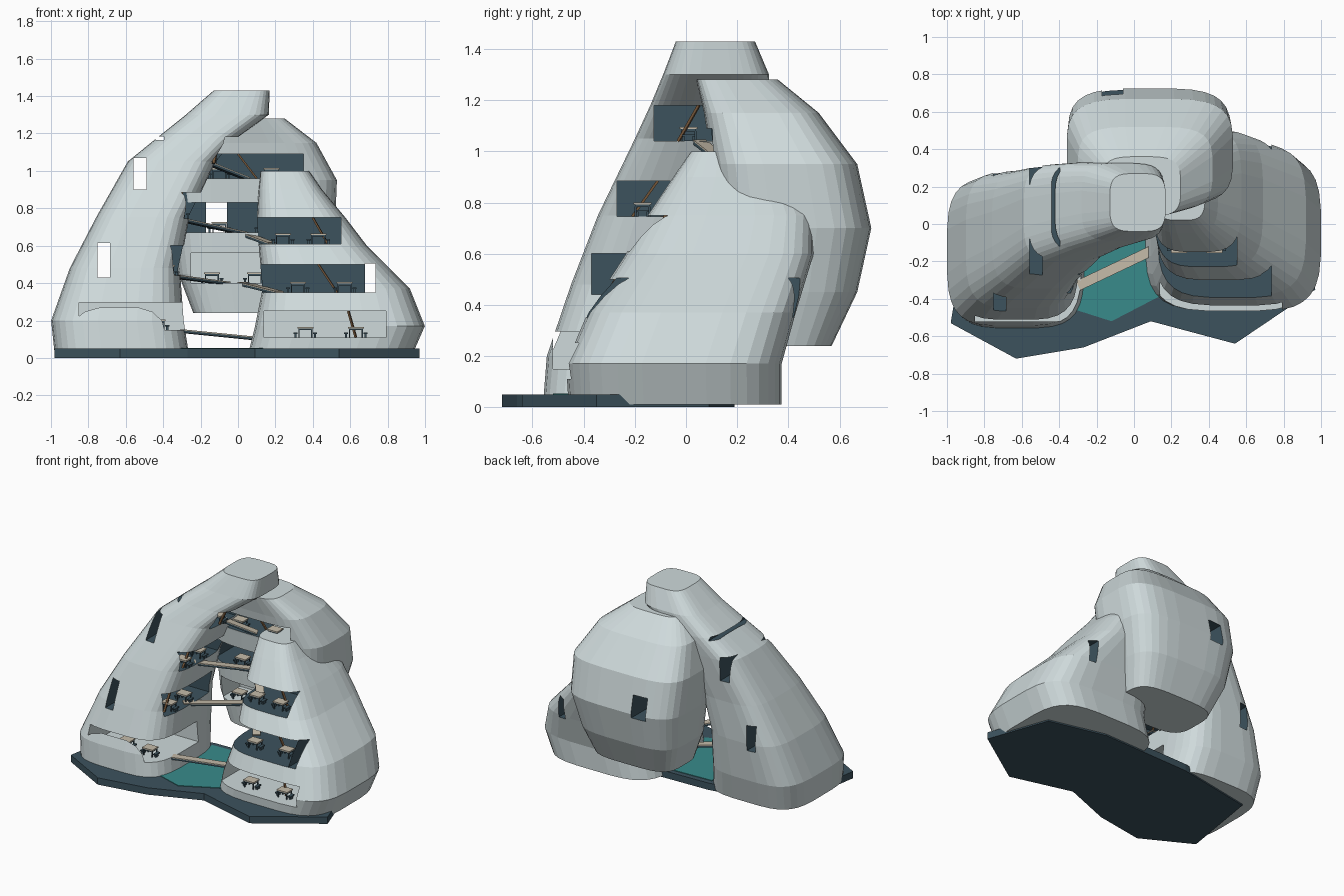
import bpy, bmesh, math
from mathutils import Vector, Matrix

if "Cube" in bpy.data.objects:
    bpy.data.objects.remove(bpy.data.objects["Cube"])


def material(name, rgb):
    m = bpy.data.materials.new(name)
    m.diffuse_color = (*rgb, 1)
    m.use_nodes = True
    m.node_tree.nodes["Principled BSDF"].inputs["Base Color"].default_value = m.diffuse_color
    return m


SHELL = material("pale_shell", (0.62, 0.70, 0.71))
SLATE = material("dark_slate", (0.045, 0.085, 0.11))
TEAL = material("pool_teal", (0.04, 0.26, 0.26))
BEIGE = material("beige", (0.56, 0.50, 0.40))
BROWN = material("brown_rail", (0.17, 0.09, 0.04))


def finish(name, bm, mats):
    bmesh.ops.recalc_face_normals(bm, faces=bm.faces)
    me = bpy.data.meshes.new(name)
    bm.to_mesh(me)
    bm.free()
    for m in mats:
        me.materials.append(m)
    ob = bpy.data.objects.new(name, me)
    bpy.context.collection.objects.link(ob)
    return ob


def add_box(bm, c, s, mi=0):
    mat = Matrix.Translation(c) @ Matrix.Diagonal((*s, 1))
    vs = bmesh.ops.create_cube(bm, size=1, matrix=mat)["verts"]
    for f in {f for v in vs for f in v.link_faces}:
        f.material_index = mi


def prism(name, pts, z0, z1, mat):
    bm = bmesh.new()
    f = bm.faces.new([bm.verts.new((x, y, z0)) for x, y in pts])
    ext = bmesh.ops.extrude_face_region(bm, geom=[f])["geom"]
    for v in ext:
        if isinstance(v, bmesh.types.BMVert):
            v.co.z = z1
    return finish(name, bm, [mat])


def tower(name, rings, cuts):
    """Loft rounded-square rings (z, x0, x1, y0, y1), then cut rooms and windows."""
    bm, n, e, loops = bmesh.new(), 32, 2 / 3.8, []
    for z, x0, x1, y0, y1 in rings:
        loop = []
        for i in range(n):
            a = 2 * math.pi * (i + 0.5) / n
            c, s = math.cos(a), math.sin(a)
            loop.append(bm.verts.new((
                (x0 + x1) / 2 + (x1 - x0) / 2 * math.copysign(abs(c) ** e, c),
                (y0 + y1) / 2 + (y1 - y0) / 2 * math.copysign(abs(s) ** e, s), z)))
        loops.append(loop)
    for a, b in zip(loops, loops[1:]):
        for i in range(n):
            j = (i + 1) % n
            bm.faces.new((a[i], a[j], b[j], b[i]))
    bm.faces.new(loops[0][::-1])
    bm.faces.new(loops[-1])
    ob = finish(name, bm, [SHELL, SLATE])
    bpy.context.view_layer.objects.active = ob
    for x0, x1, y0, y1, z0, z1, mi in cuts:
        cb = bmesh.new()
        add_box(cb, ((x0 + x1) / 2, (y0 + y1) / 2, (z0 + z1) / 2), (x1 - x0, y1 - y0, z1 - z0), mi)
        cutter = finish("room_cutter", cb, [SHELL, SLATE])
        cutter.hide_render = True
        mod = ob.modifiers.new("room", "BOOLEAN")
        mod.operation, mod.solver, mod.object = "DIFFERENCE", "EXACT", cutter
        bpy.ops.object.modifier_apply(modifier=mod.name)
        bpy.data.objects.remove(cutter)
    return ob


def bar(name, p, q, w, h, mats):
    """Straight plank or rail from p to q; second material goes on top."""
    p, q = Vector(p), Vector(q)
    d = (q - p).normalized()
    side = d.cross(Vector((0, 0, 1))).normalized()
    up = side.cross(d)
    rot = Matrix((d, side, up)).transposed().to_4x4()
    bm = bmesh.new()
    add_box(bm, (0, 0, 0), ((q - p).length, w, h))
    if len(mats) > 1:
        add_box(bm, (0, 0, h / 2 + 0.003), ((q - p).length, w, 0.006), 1)
    bm.transform(Matrix.Translation((p + q) / 2) @ rot)
    return finish(name, bm, mats)


def table(name, x, y, z):
    bm = bmesh.new()
    add_box(bm, (x, y, z + 0.052), (0.085, 0.07, 0.008), 1)
    add_box(bm, (x, y, z + 0.043), (0.075, 0.06, 0.01))
    for sx in (-1, 1):
        for sy in (-1, 1):
            add_box(bm, (x + sx * 0.034, y + sy * 0.027, z + 0.02), (0.007, 0.007, 0.04))
        add_box(bm, (x + sx * 0.052, y, z + 0.022), (0.022, 0.05, 0.008))
        add_box(bm, (x + sx * 0.052, y, z + 0.009), (0.012, 0.03, 0.018))
    finish(name, bm, [SLATE, BEIGE])


# Ground plate and pool
prism("ground_plate", [(-.98, -.53), (-.63, -.72), (-.27, -.66), (.09, -.52), (.54, -.64),
                       (.97, -.35), (.815, .09), (.40, .19), (-.3, .17), (-.885, .06)], 0, .05, SLATE)
prism("pool", [(-.34, -.45), (-.12, -.52), (.14, -.385), (.3, 0), (.2, .15), (-.3, .13)], .04, .054, TEAL)

# Left tower: leans right, rooms open towards the middle
tower("left_tower", [
    (.01, -.98, -.26, -.56, .20), (.20, -1.0, -.29, -.545, .25), (.48, -.90, -.31, -.45, .28),
    (.75, -.76, -.26, -.345, .29), (1.05, -.59, -.12, -.20, .32), (1.18, -.43, 0, -.14, .33),
    (1.30, -.28, .165, -.09, .325), (1.43, -.13, .17, -.04, .27)], [
    (-.85, 0, -.52, -.05, .15, .295, 0),
    (-.60, 0, -.37, .12, .44, .60, 1),
    (-.46, .1, -.27, .15, .745, .885, 1),
    (-.30, .2, -.125, .15, 1.04, 1.18, 1),
    (-.75, -.685, -1, 1, .43, .615, 1),
    (-.56, -.49, -1, 1, .90, 1.07, 1),
    (-.44, -.395, -1, 1, 1.165, 1.185, 1)])

# Right tower: stepped rooms facing the front
tower("right_tower", [
    (.01, .05, .93, -.46, .375), (.17, .09, 1.0, -.47, .375), (.37, .13, .92, -.385, .43),
    (.60, .11, .69, -.235, .50), (.75, .10, .575, -.15, .50), (.90, .11, .45, -.05, .42),
    (1.0, .12, .38, .02, .32)], [
    (.14, .79, -.7, -.12, .11, .25, 0),
    (0, .68, -.7, .05, .35, .50, 1),
    (0, .55, -.7, .12, .61, .75, 1),
    (.68, .735, -1, 1, .35, .505, 1)])

# Back tower: raised clear of the ground
tower("back_tower", [
    (.24, -.24, .40, .15, .57), (.45, -.32, .46, .13, .67), (.70, -.355, .52, .12, .725),
    (.95, -.36, .53, .10, .67), (1.15, -.30, .42, .07, .52), (1.28, -.17, .25, .04, .36)], [
    (-.25, .30, -.2, .38, .40, .56, 0),
    (-.31, .30, -.2, .40, .67, .83, 1),
    (-.20, .35, -.2, .34, .96, 1.09, 1),
    (-.17, -.06, -.2, 1, .67, .83, 1)])

# Tables on every floor
spots = {
    "left": [(-.43, -.40, .15), (-.63, -.38, .15), (-.38, -.25, .44), (-.38, -.08, .44),
             (-.32, -.17, .745), (-.32, 0, .745), (-.17, .01, 1.04)],
    "back": [(-.14, .22, .40), (.09, .22, .40), (-.1, .2, .67), (.15, .2, .67),
             (-.1, .17, .96), (.18, .17, .96)],
    "right": [(.36, -.36, .11), (.63, -.36, .11), (.32, -.26, .35), (.57, -.25, .35),
              (.24, -.12, .61), (.43, -.12, .61)]}
for side, places in spots.items():
    for i, p in enumerate(places):
        table(f"{side}_table_{i + 1}", *p)

# Footbridges between the towers
bridges = [((-.30, -.33, .14), (.10, -.14, .10)),
           ((-.36, -.12, .435), (-.06, .20, .395)), ((.02, .19, .395), (.22, -.1, .345)),
           ((-.30, -.08, .735), (.02, .19, .665)), ((.02, .19, .665), (.18, .0, .605)),
           ((-.15, .05, 1.035), (.05, .15, .955))]
for i, (p, q) in enumerate(bridges):
    bar(f"footbridge_{i + 1}", p, q, .055, .012, [SLATE, BEIGE])

# Sloping stair rails inside the rooms
rails = [((.43, -.18, .50), (.53, -.20, .35)), ((.59, -.32, .25), (.63, -.34, .11)),
         ((-.38, -.31, .44), (-.38, -.22, .60)), ((-.30, -.21, .745), (-.30, -.11, .885)),
         ((-.13, -.03, 1.04), (-.10, .05, 1.18)), ((.0, .2, 1.09), (.1, .2, .96)),
         ((.40, -.08, .75), (.48, -.1, .61))]
for i, (p, q) in enumerate(rails):
    bar(f"stair_rail_{i + 1}", p, q, .014, .01, [BROWN])
